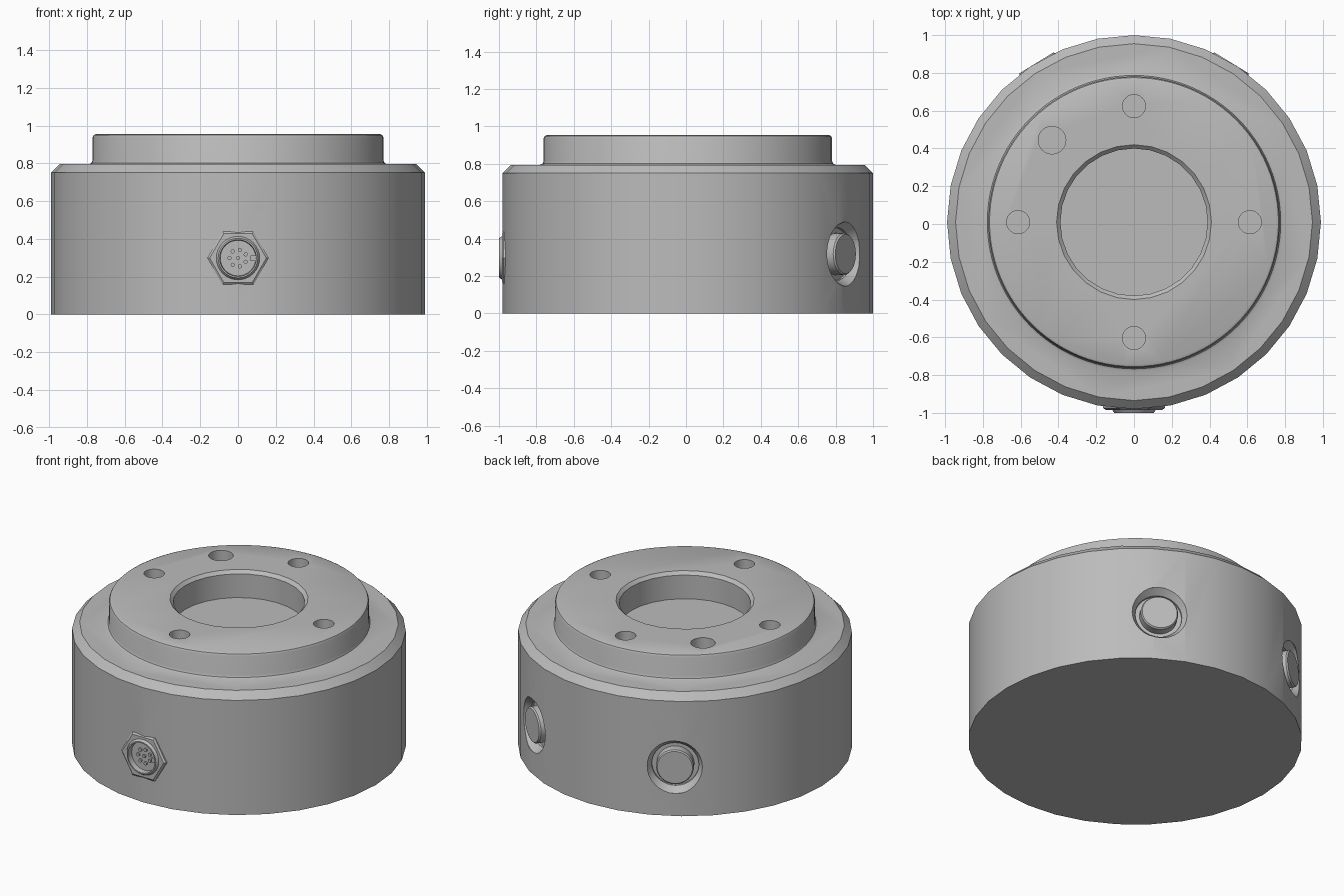
import bpy, bmesh, math
from mathutils import Matrix, Vector

if "Cube" in bpy.data.objects:
    bpy.data.objects.remove(bpy.data.objects["Cube"])

CY = 0.01          # axis of the housing in y
grey = bpy.data.materials.new("grey metal")
grey.diffuse_color = (0.5, 0.5, 0.5, 1)
grey.use_nodes = True
grey.node_tree.nodes["Principled BSDF"].inputs["Base Color"].default_value = grey.diffuse_color


def lathe(name, profile, segs, matrix, turn=0.0):
    """Closed solid of revolution from (radius, height) points, bottom to top."""
    bm = bmesh.new()
    rings = []
    for r, z in profile:
        if r == 0:
            rings.append([bm.verts.new((0, 0, z))])
        else:
            rings.append([bm.verts.new((r * math.cos(turn + math.tau * i / segs),
                                        r * math.sin(turn + math.tau * i / segs), z))
                          for i in range(segs)])
    for a, b in zip(rings, rings[1:]):
        for i in range(segs):
            j = (i + 1) % segs
            if len(a) == 1:
                bm.faces.new((a[0], b[j], b[i]))
            elif len(b) == 1:
                bm.faces.new((a[i], a[j], b[0]))
            else:
                bm.faces.new((a[i], a[j], b[j], b[i]))
    if len(rings[0]) > 1:
        bm.faces.new(rings[0][::-1])
    if len(rings[-1]) > 1:
        bm.faces.new(rings[-1])
    bm.transform(matrix)
    bmesh.ops.recalc_face_normals(bm, faces=bm.faces)
    mesh = bpy.data.meshes.new(name)
    bm.to_mesh(mesh)
    bm.free()
    mesh.materials.append(grey)
    ob = bpy.data.objects.new(name, mesh)
    bpy.context.collection.objects.link(ob)
    return ob


def boolean(target, tool, op):
    mod = target.modifiers.new(op, 'BOOLEAN')
    mod.operation, mod.object, mod.solver = op, tool, 'EXACT'
    bpy.context.view_layer.objects.active = target
    bpy.ops.object.modifier_apply(modifier=mod.name)
    bpy.data.objects.remove(tool)


def smooth(ob):
    bpy.ops.object.select_all(action='DESELECT')
    ob.select_set(True)
    bpy.context.view_layer.objects.active = ob
    bpy.ops.object.shade_smooth_by_angle(angle=math.radians(30))


def at(x, y, z):
    return Matrix.Translation((x, y, z))


axis = at(0, CY, 0)

# Housing with chamfered shoulder, joined to the raised flange
housing = lathe("housing", [(0.99, 0), (0.99, 0.75), (0.945, 0.795)], 32, axis)
flange = lathe("flange", [(0.79, 0.7), (0.79, 0.795), (0.777, 0.801), (0.771, 0.815),
                          (0.771, 0.936), (0.765, 0.949), (0.752, 0.955)], 96, axis)
boolean(housing, flange, 'UNION')

# Central bore with chamfered rim
bore = lathe("bore", [(0.39, 0.78), (0.39, 0.935), (0.41, 0.955), (0.41, 1.1)], 28, axis)
boolean(housing, bore, 'DIFFERENCE')

# Four screw holes and one larger pin hole
holes = [(0.614 * math.cos(k * math.pi / 2), 0.614 * math.sin(k * math.pi / 2), 0.061)
         for k in range(4)] + [(-0.434, 0.434, 0.073)]
for x, y, r in holes:
    hole = lathe("hole", [(r, 0.8), (r, 1.1)], 32, at(x, y + CY, 0))
    boolean(housing, hole, 'DIFFERENCE')

# Two rear buttons sitting in countersunk pockets
for side, label in ((1, "right"), (-1, "left")):
    a = math.radians(58.5)
    d = Vector((side * math.cos(a), math.sin(a), 0))
    frame = at(0, CY, 0.318) @ d.to_track_quat('Z', 'Y').to_matrix().to_4x4()
    pocket = lathe("pocket", [(0.14, 0.925), (0.14, 0.94), (0.172, 0.985), (0.172, 1.2)], 32, frame)
    boolean(housing, pocket, 'DIFFERENCE')
    button = lathe(label + "_button", [(0.112, 0.92), (0.112, 0.98), (0.105, 0.989)], 32, frame)
    smooth(button)

# Front connector: hexagonal nut, threaded sleeve, insert and pins
front = at(0, CY, 0.298) @ Matrix.Rotation(math.pi / 2, 4, 'X')
socket = lathe("socket", [(0.12, 0.95), (0.12, 1.2)], 32, front)
boolean(housing, socket, 'DIFFERENCE')
nut = lathe("hex_nut", [(0.163, 0.93), (0.163, 0.985), (0.150, 0.994)], 6, front)
opening = lathe("opening", [(0.115, 0.9), (0.115, 1.2)], 32, front)
boolean(nut, opening, 'DIFFERENCE')
sleeve = lathe("connector_sleeve", [(0.115, 0.945), (0.115, 0.995), (0.105, 1.01),
                                    (0.097, 1.01), (0.094, 0.975), (0, 0.975)], 32, front)
smooth(sleeve)
for k in range(8):
    t = math.tau * k / 7
    r = 0.045 if k < 7 else 0
    pin = lathe("pin_%d" % (k + 1), [(0.011, 0.97), (0.011, 0.985)], 12,
                front @ at(r * math.cos(t + math.pi / 7), r * math.sin(t + math.pi / 7), 0))
    smooth(pin)
key = lathe("key", [(0.02, 0.97), (0.02, 1.0)], 4, front @ at(0.08, 0, 0), math.pi / 4)

smooth(housing)
